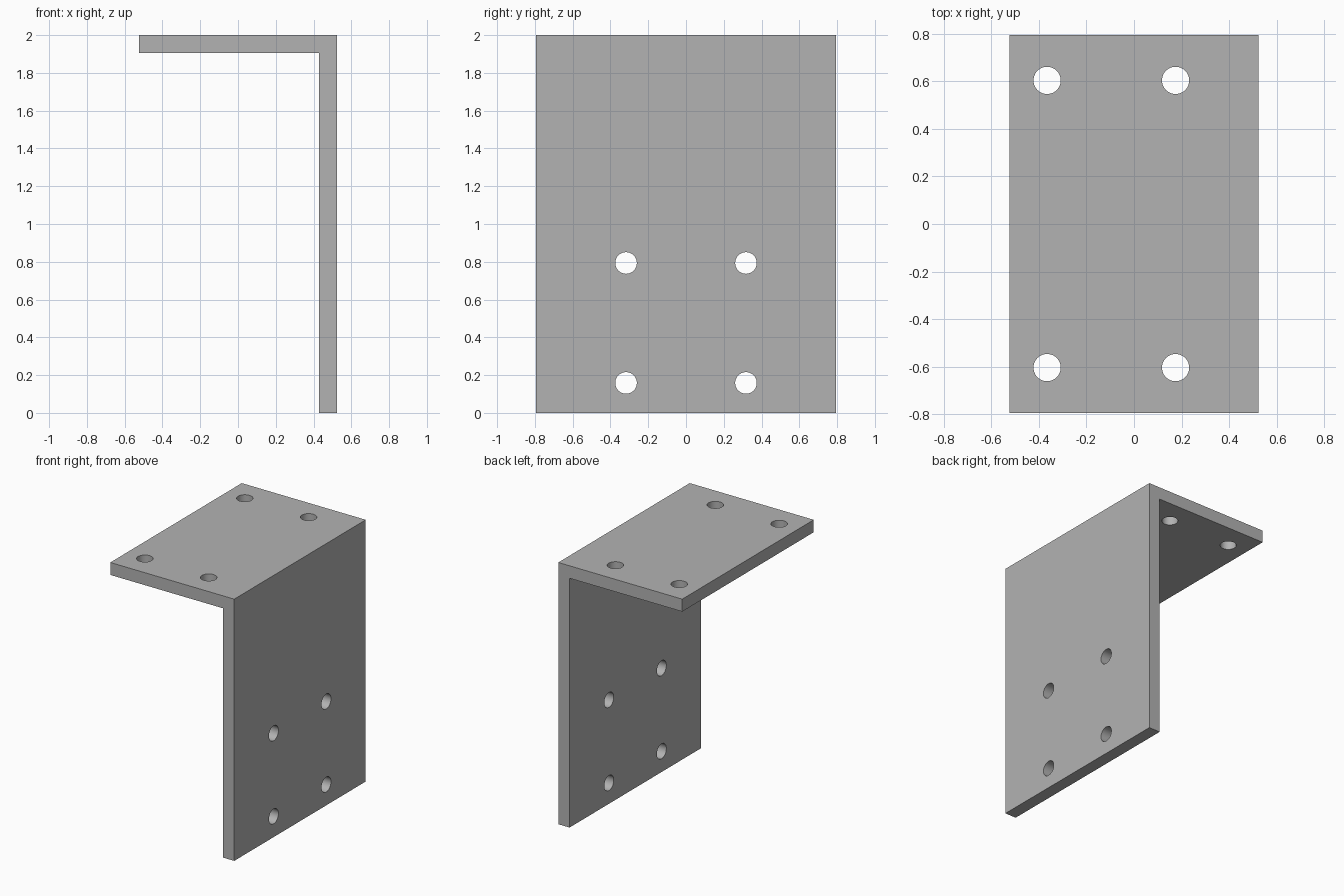
import bpy
import bmesh
from math import pi
from mathutils import Matrix

cube = bpy.data.objects.get("Cube")
if cube:
    bpy.data.objects.remove(cube, do_unlink=True)

U = 2 / 63                          # one millimetre in model units
WIDTH, DEPTH, HEIGHT, THICK = 33 * U, 50 * U, 63 * U, 3 * U
HOLE_RADIUS = 1.8 * U

steel = bpy.data.materials.new("grey steel")
steel.use_nodes = True
grey = (0.45, 0.45, 0.45, 1)
steel.diffuse_color = grey
steel.node_tree.nodes["Principled BSDF"].inputs["Base Color"].default_value = grey


def add_object(name, bm):
    bmesh.ops.recalc_face_normals(bm, faces=bm.faces)
    mesh = bpy.data.meshes.new(name)
    bm.to_mesh(mesh)
    bm.free()
    mesh.materials.append(steel)
    obj = bpy.data.objects.new(name, mesh)
    bpy.context.collection.objects.link(obj)
    return obj


# Angle bracket: L profile extruded along its depth
right, left = -WIDTH / 2, WIDTH / 2
profile = [(right, HEIGHT), (right, HEIGHT - THICK),
           (left - THICK, HEIGHT - THICK), (left - THICK, 0),
           (left, 0), (left, HEIGHT)]
bm = bmesh.new()
face = bm.faces.new([bm.verts.new((x, -DEPTH / 2, z)) for x, z in profile])
extruded = bmesh.ops.extrude_face_region(bm, geom=[face])["geom"]
bmesh.ops.translate(bm, vec=(0, DEPTH, 0),
                    verts=[v for v in extruded if isinstance(v, bmesh.types.BMVert)])
bracket = add_object("angle_bracket", bm)

# Screw holes: four through the top flange, four through the wall
bm = bmesh.new()


def add_drill(location, rotation):
    bmesh.ops.create_cone(bm, cap_ends=True, segments=48, radius1=HOLE_RADIUS,
                          radius2=HOLE_RADIUS, depth=THICK * 2,
                          matrix=Matrix.Translation(location) @ rotation)


for side in (-1, 1):
    for x in (5, 22):
        add_drill((right + x * U, side * 19 * U, HEIGHT - THICK / 2), Matrix())
    for z in (5, 25):
        add_drill((left - THICK / 2, side * 10 * U, z * U), Matrix.Rotation(pi / 2, 4, "Y"))
drills = add_object("hole_cutter", bm)
drills.hide_render = True
drills.hide_viewport = True

cut = bracket.modifiers.new("screw_holes", "BOOLEAN")
cut.operation = "DIFFERENCE"
cut.solver = "EXACT"
cut.object = drills

# Apply the cut and smooth the hole walls, keeping the plate edges sharp
bpy.ops.object.select_all(action="DESELECT")
bracket.select_set(True)
bpy.context.view_layer.objects.active = bracket
bpy.ops.object.modifier_apply(modifier=cut.name)
bpy.data.objects.remove(drills, do_unlink=True)
bpy.ops.object.shade_smooth_by_angle(angle=pi / 6)
